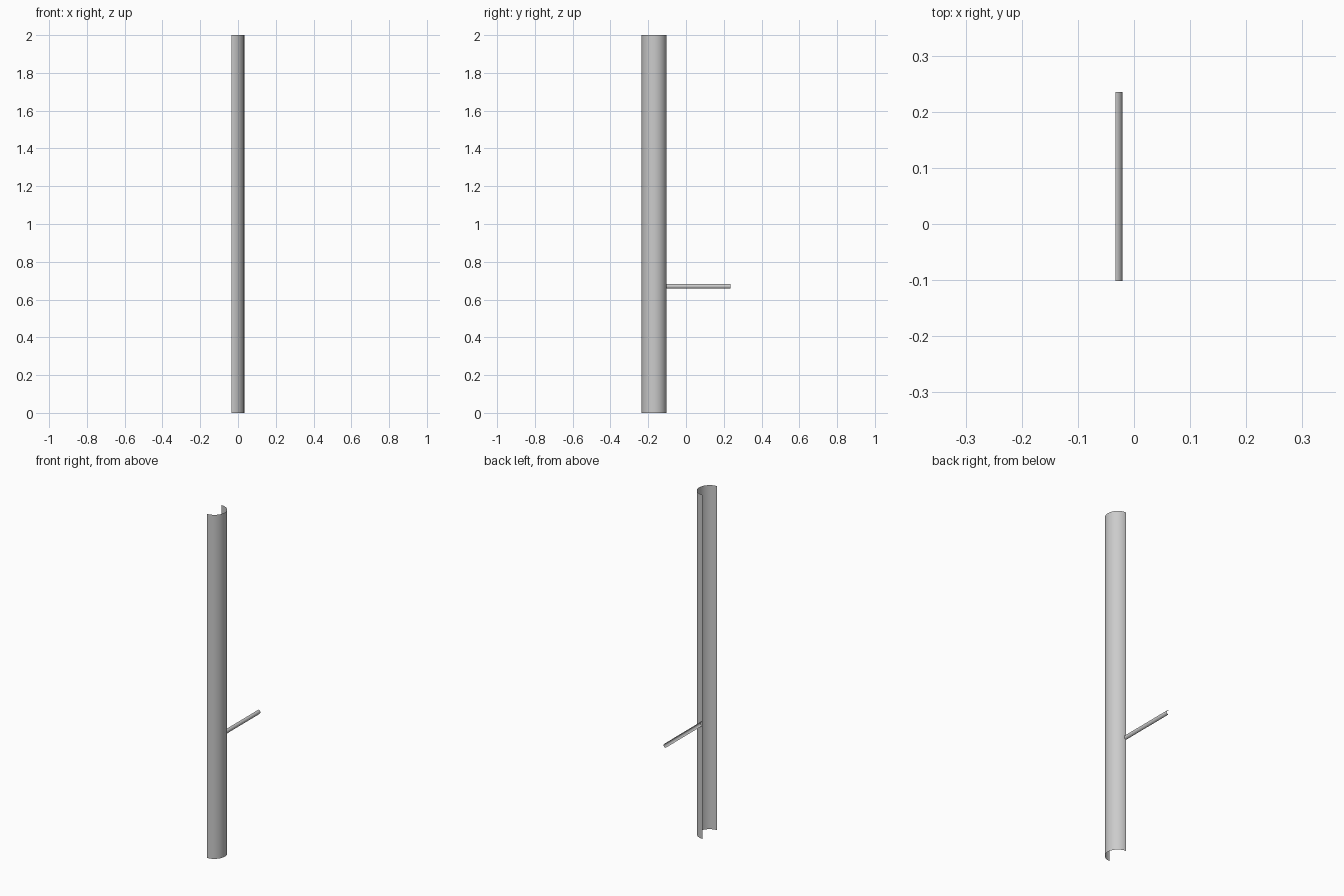
import bpy
import bmesh
import math
from mathutils import Vector

cube = bpy.data.objects.get("Cube")
if cube:
    bpy.data.objects.remove(cube, do_unlink=True)

# Plain grey for both parts
grey = bpy.data.materials.new("light_grey")
grey.use_nodes = True
colour = (0.6, 0.6, 0.6, 1)
grey.diffuse_color = colour
grey.node_tree.nodes["Principled BSDF"].inputs["Base Color"].default_value = colour


def half_pipe(name, start, side, along, radius, segments):
    """Open half tube bulging towards +x, swept from start by the vector along."""
    start, side, along = Vector(start), Vector(side), Vector(along)
    bulge = Vector((1, 0, 0))
    bm = bmesh.new()
    rows = []
    for i in range(segments + 1):
        a = math.pi * (i / segments - 0.5)
        p = start + radius * (math.cos(a) * bulge + math.sin(a) * side)
        rows.append((bm.verts.new(p), bm.verts.new(p + along)))
    for (a, b), (c, d) in zip(rows, rows[1:]):
        face = bm.faces.new((a, c, d, b))
        face.normal_update()
        if face.normal.x < 0:
            face.normal_flip()
        face.smooth = True
    mesh = bpy.data.meshes.new(name)
    bm.to_mesh(mesh)
    bm.free()
    mesh.materials.append(grey)
    obj = bpy.data.objects.new(name, mesh)
    bpy.context.collection.objects.link(obj)
    return obj


R = 0.0665
BACK = -R / 2

# Tall upright shell, open towards -x
half_pipe("upright_shell", (BACK, R - 0.235, 0), (0, 1, 0), (0, 0, 2), 
          R, 24)
# Thin side rod running back from the shell's rear edge
half_pipe("side_rod", (BACK, 2 * R - 0.235, 0.67), (0, 0, 1),
          (0, 0.47 - 2 * R, 0), 0.0125, 16)
